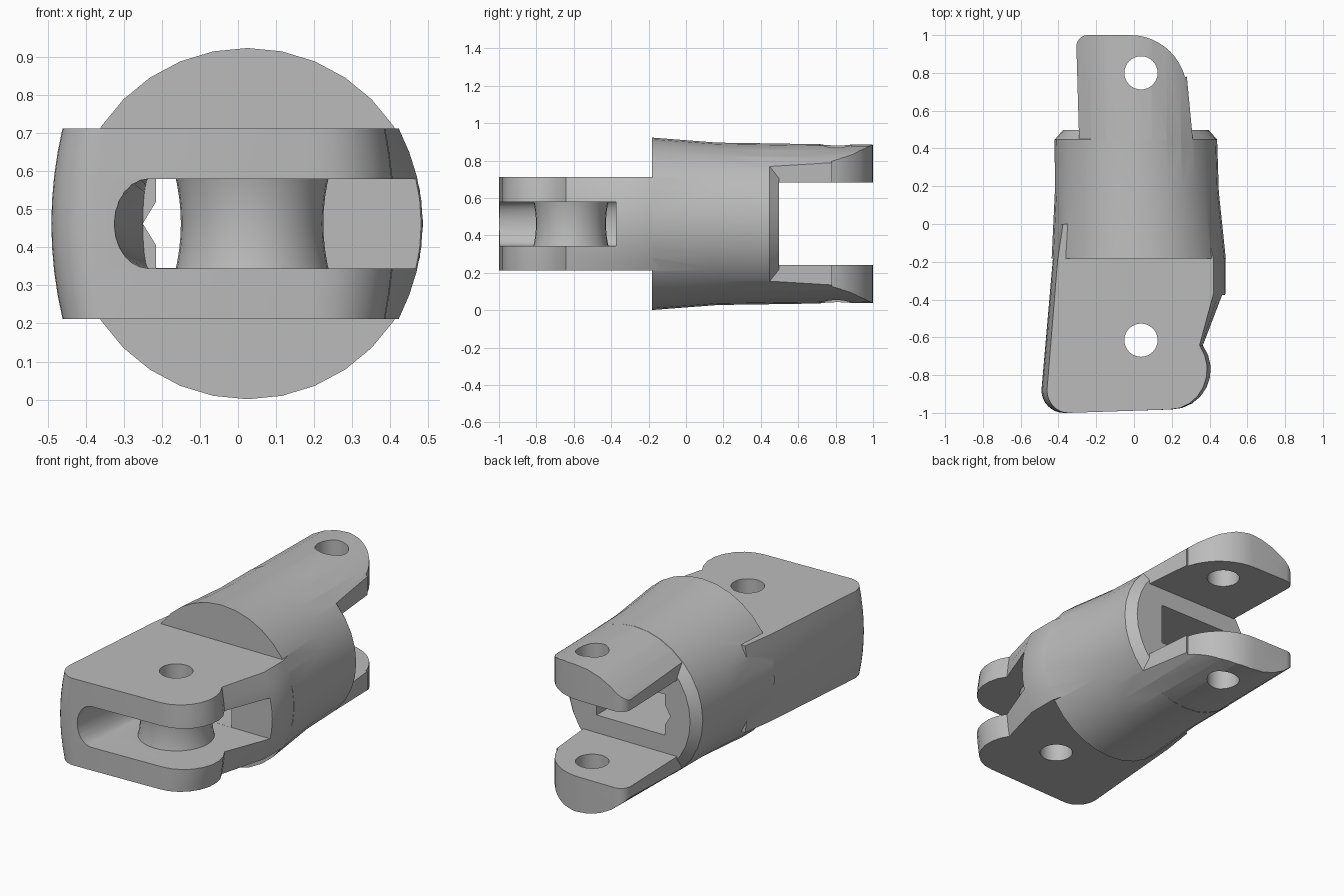
import bpy, bmesh
from math import sin, cos, pi, radians

cube = bpy.data.objects.get("Cube")
if cube:
    bpy.data.objects.remove(cube)

grey = bpy.data.materials.new("light grey plastic")
grey.use_nodes = True
COLOUR = (0.5, 0.5, 0.5, 1)
grey.diffuse_color = COLOUR
grey.node_tree.nodes["Principled BSDF"].inputs["Base Color"].default_value = COLOUR


def loft(name, rings):
    """Closed solid skinned through rings of equal point count."""
    bm = bmesh.new()
    loops = [[bm.verts.new(p) for p in ring] for ring in rings]
    for a, b in zip(loops, loops[1:]):
        for i in range(len(a)):
            j = (i + 1) % len(a)
            bm.faces.new((a[i], a[j], b[j], b[i]))
    bm.faces.new(loops[0][::-1])
    bm.faces.new(loops[-1])
    bmesh.ops.recalc_face_normals(bm, faces=bm.faces)
    mesh = bpy.data.meshes.new(name)
    bm.to_mesh(mesh)
    bm.free()
    mesh.materials.append(grey)
    obj = bpy.data.objects.new(name, mesh)
    bpy.context.collection.objects.link(obj)
    return obj


def arc(cx, cy, r, start, end, n=8):
    angles = [radians(start + (end - start) * i / n) for i in range(n + 1)]
    return [(cx + r * cos(a), cy + r * sin(a)) for a in angles]


def prism(name, outline, z0, z1):
    return loft(name, [[(x, y, z) for x, y in outline] for z in (z0, z1)])


def box(name, x0, x1, y0, y1, z0, z1):
    return prism(name, [(x0, y0), (x1, y0), (x1, y1), (x0, y1)], z0, z1)


def barrel(name, stations, n=32):
    """Round solid along y from (y, centre x, radius) stations."""
    return loft(name, [[(cx + r * cos(2 * pi * i / n), y, MID + r * sin(2 * pi * i / n))
                        for i in range(n)] for y, cx, r in stations])


def combine(target, tool, operation):
    mod = target.modifiers.new(operation, "BOOLEAN")
    mod.object, mod.operation, mod.solver = tool, operation, "EXACT"
    bpy.context.view_layer.objects.active = target
    bpy.ops.object.modifier_apply(modifier=mod.name)
    bpy.data.objects.remove(tool)


MID = 0.462
PIN_X, FRONT_PIN, BACK_PIN = 0.037, -0.615, 0.80
SLOT = (0.345, 0.58)

# Tapered round body with a chamfered back rim
body = barrel("finger_segment", [(-0.183, 0.025, 0.461), (0.17, 0.015, 0.434),
                                 (0.447, 0.01, 0.43), (0.498, 0.01, 0.385)])

# Front knuckle: outline narrowed towards top and bottom for bulging sides
outline = ([(-0.40, 0.0), (-0.43, -0.19)]
           + arc(-0.37, -0.88, 0.12, 180, 270)
           + arc(0.2, -0.77, 0.212, 270, 397)
           + [(0.37, -0.64), (0.485, -0.365), (0.485, -0.19), (0.43, 0.0)])
layers = []
for i in range(9):
    t = i / 4 - 1
    layers.append([(x * (1 - (0.13 if x > 0.42 else 0.06) * t * t), y, MID + 0.25 * t)
                   for x, y in outline])
knuckle = loft("front_knuckle", layers)

# Cable slot: rounded left end tapering inwards, open to the front and right
half = (SLOT[1] - SLOT[0]) / 2


def slot_ring(y, depth):
    end = [(-0.235 - depth * sin(a), y, MID + half * cos(a))
           for a in (pi * i / 12 for i in range(13))]
    return end + [(0.7, y, MID - half), (0.7, y, MID + half)]


combine(knuckle, loft("slot_cutter", [slot_ring(-1.1, 0.1), slot_ring(-0.8, 0.07),
                                      slot_ring(-0.375, 0.015)]), "DIFFERENCE")
combine(body, knuckle, "UNION")

# Back fork: round stock trimmed to the lug outline and split by the gap
fork = barrel("back_fork", [(0.3, 0.012, 0.431), (1.0, 0.01, 0.423)])
lug = ([(0.33, 0.25), (0.28, 0.78)] + arc(-0.02, 0.70, 0.3, 15, 90, 10)
       + arc(-0.245, 0.94, 0.06, 90, 180, 6) + [(-0.285, 0.25)])
combine(fork, prism("lug_trim", lug, -0.2, 1.2), "INTERSECT")
combine(fork, box("fork_gap", -0.8, 0.8, 0.498, 1.3, 0.243, 0.683), "DIFFERENCE")
combine(body, fork, "UNION")

# Cable passage through the body, with a pointed notch on one side
passage = [(0.22, SLOT[0]), (0.22, SLOT[1]), (-0.215, SLOT[1]), (-0.215, 0.52),
           (-0.25, MID), (-0.215, 0.405), (-0.215, SLOT[0])]
combine(body, loft("passage_cutter", [[(x, y, z) for x, z in passage]
                                      for y in (-0.45, 0.7)]), "DIFFERENCE")

# Waisted spool bridging the slot around the front pin
spool_rings = []
for i in range(9):
    t = i / 4 - 1
    r = 0.187 + 0.018 * t * t
    spool_rings.append([(x, y, MID + (half + 0.02) * t)
                        for x, y in arc(PIN_X, FRONT_PIN, r, 0, 360, 32)[:-1]])
combine(body, loft("spool", spool_rings), "UNION")

# Pin holes
for y in (FRONT_PIN, BACK_PIN):
    hole = arc(PIN_X, y, 0.088, 0, 360, 32)[:-1]
    combine(body, prism("pin_cutter", hole, -0.3, 1.3), "DIFFERENCE")

# Smooth curved surfaces, sharp machined edges
bpy.ops.object.select_all(action="DESELECT")
body.select_set(True)
bpy.context.view_layer.objects.active = body
bpy.ops.object.shade_smooth_by_angle(angle=radians(25))
